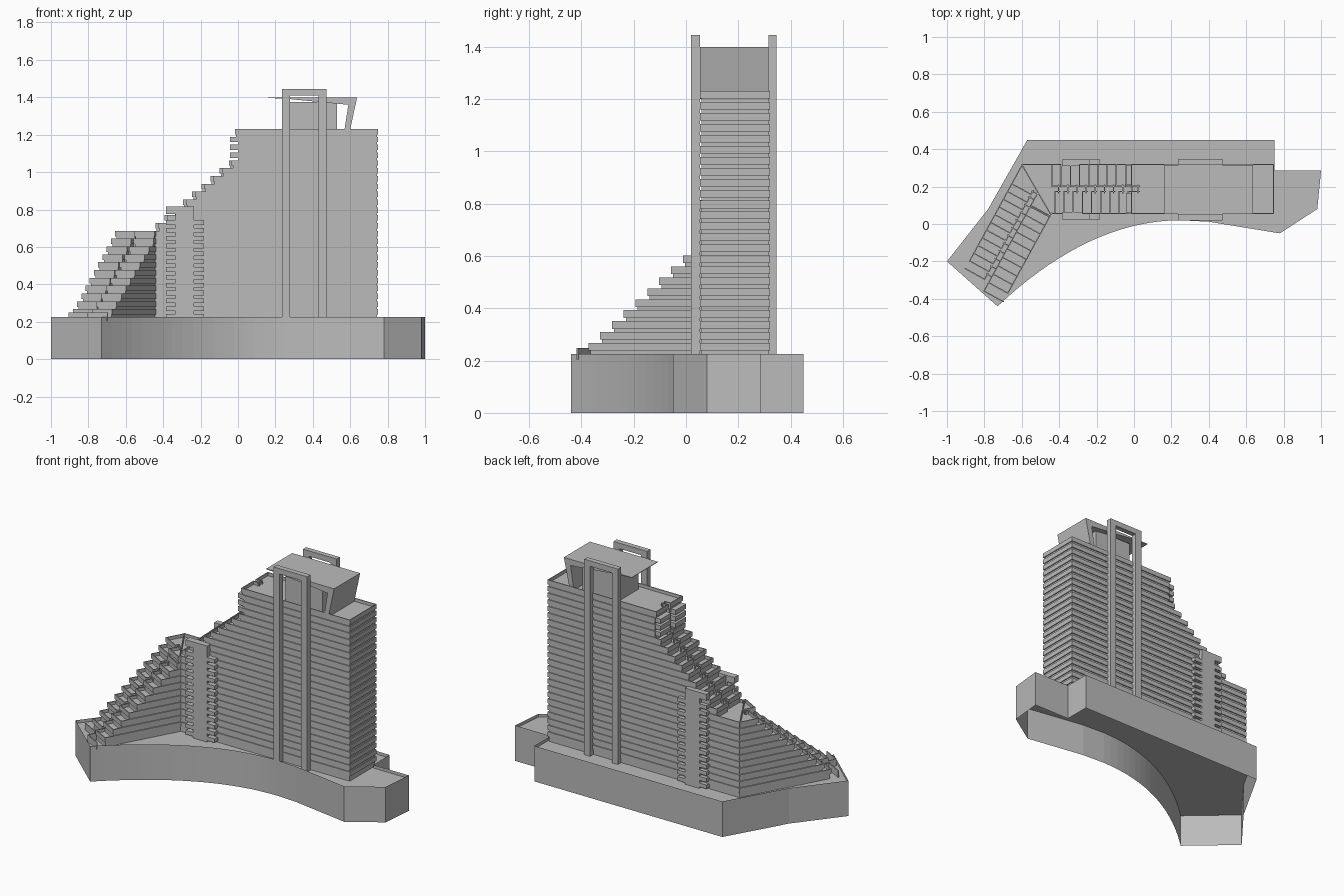
import bpy, bmesh
from mathutils import Vector

cube = bpy.data.objects.get("Cube")
if cube:
    bpy.data.objects.remove(cube, do_unlink=True)

grey = bpy.data.materials.new("concrete_grey")
grey.use_nodes = True
COLOUR = (0.5, 0.5, 0.5, 1)
grey.diffuse_color = COLOUR
grey.node_tree.nodes["Principled BSDF"].inputs["Base Color"].default_value = COLOUR

DECK, FLOOR, LIP, RAIL = 0.205, 0.0419, 0.006, 0.02
FRONT, BACK, EAST = 0.06, 0.315, 0.742


def level(k):
    return DECK + FLOOR * k


def prism(bm, pts, z0, z1, caps=True):
    """Extrude a counter-clockwise outline between two heights."""
    low = [bm.verts.new((p[0], p[1], z0)) for p in pts]
    high = [bm.verts.new((p[0], p[1], z1)) for p in pts]
    for i in range(len(pts)):
        j = (i + 1) % len(pts)
        bm.faces.new((low[i], low[j], high[j], high[i]))
    if caps:
        bm.faces.new(high)
        bm.faces.new(low[::-1])


def box(bm, x0, x1, y0, y1, z0, z1):
    prism(bm, [(x0, y0), (x1, y0), (x1, y1), (x0, y1)], z0, z1)


def rim(bm, pts, z0, z1, skip=()):
    """Thin parapet strip along the outside of every outline edge."""
    for i in range(len(pts)):
        if i in skip:
            continue
        a, b = Vector(pts[i]), Vector(pts[(i + 1) % len(pts)])
        along = (b - a).normalized() * LIP
        out = Vector((along.y, -along.x))
        a, b = a - along, b + along
        prism(bm, [a, a + out, b + out, b], z0, z1)


def storey(bm, pts, k, skip=()):
    prism(bm, pts, level(k - 1), level(k))
    rim(bm, pts, level(k) - 0.009, level(k) + RAIL, skip)


def finish(bm, name):
    mesh = bpy.data.meshes.new(name)
    bm.to_mesh(mesh)
    bm.free()
    mesh.materials.append(grey)
    obj = bpy.data.objects.new(name, mesh)
    bpy.context.collection.objects.link(obj)
    return obj


# Podium: open-bottomed wall with a curved front and a sunken deck
curve = []
for i in range(19):
    x = -0.73 + 0.98 * i / 18
    curve.append((x, 0.02 - 0.479 * (0.25 - x) ** 2))
podium = curve + [(0.4, 0.012), (0.78, -0.05), (0.98, 0.08), (1, 0.285),
                  (0.75, 0.285), (0.75, 0.45), (-0.57, 0.45), (-0.78, 0.08), (-1, -0.2)]
bm = bmesh.new()
prism(bm, podium, 0, DECK + RAIL, caps=False)
finish(bm, "podium_wall")
bm = bmesh.new()
bm.faces.new([bm.verts.new((x, y, DECK)) for x, y in podium])
finish(bm, "podium_deck")

# Main tower: mitred lower storeys, then storeys stepping back to the east
bm = bmesh.new()
for k in range(1, 25):
    if k <= 11:
        pts = [(-0.447, FRONT), (EAST, FRONT), (EAST, BACK), (-0.595, BACK)]
        storey(bm, pts, k, skip=(3,) if k < 11 else ())
        continue
    west = -0.043 - 0.049 * (20 - k) if k <= 20 else 0
    if k == 24:
        west = -0.01
    stagger = 0.015 if k <= 20 else 0
    notch = west + 0.035
    storey(bm, [(west + stagger, FRONT), (EAST, FRONT), (EAST, BACK), (west, BACK),
                (west, 0.205), (notch, 0.205), (notch, 0.17), (west + stagger, 0.17)], k)
finish(bm, "tower")

# Small balconies under the top storey
bm = bmesh.new()
for k in (21, 22, 23):
    for y0, y1 in ((FRONT, 0.165), (0.21, BACK)):
        box(bm, -0.043, 0.01, y0, y1, level(k) - 0.009, level(k) + RAIL)
finish(bm, "top_balconies")

# Angled wing: two staggered flights of terraces either side of a slot
CORNER = Vector((-0.595, BACK))
ALONG = Vector((-0.48, -0.877)).normalized()
ACROSS = Vector((-ALONG.y, ALONG.x))


def wing_outline(k):
    outer = 0.63 - 0.047 * k
    inner = max(0.198 + 0.0515 * (9.5 - k), 0.165)
    slot = max(outer - 0.03, 0.095)
    local = [(0, 0), (outer, 0), (outer, 0.112), (slot, 0.112),
             (slot, 0.145), (inner, 0.145), (inner, 0.256), (0.152, 0.256)]
    return [CORNER + ALONG * t + ACROSS * n for t, n in local]


bm = bmesh.new()
for k in range(1, 12):
    storey(bm, wing_outline(k), k, skip=(7,))
rim(bm, wing_outline(0), DECK, 0.248, skip=(0, 6, 7))
finish(bm, "wing")

# Service bays with balcony stacks, and tall portal frames, on both long sides
for side, y0, y1 in (("front", 0.025, 0.065), ("back", 0.31, 0.345)):
    bm = bmesh.new()
    box(bm, -0.335, -0.235, y0, y1, DECK, 0.815)
    box(bm, -0.385, -0.335, y0, y1, 0.775, 0.815)
    finish(bm, side + "_bay")
    bm = bmesh.new()
    for k in range(13):
        for x0, x1 in ((-0.385, -0.335), (-0.235, -0.182)):
            box(bm, x0, x1, y0, y1, level(k) + 0.01, level(k) + 0.035)
    finish(bm, side + "_bay_balconies")
    bm = bmesh.new()
    f0, f1 = (0.02, 0.053) if side == "front" else (0.315, 0.347)
    for x0, x1 in ((0.235, 0.278), (0.43, 0.472)):
        box(bm, x0, x1, f0, f1, DECK, 1.41)
    box(bm, 0.235, 0.472, f0, f1, 1.41, 1.445)
    finish(bm, side + "_portal_frame")

# Penthouse: canopy folding down into a leaning east wall, around a core
profile = [(0.16, 1.397), (0.28, 1.39), (0.59, 1.36), (0.565, 1.2),
           (0.594, 1.2), (0.637, 1.4), (0.16, 1.4)]
bm = bmesh.new()
near = [bm.verts.new((x, 0.054, z)) for x, z in profile]
far = [bm.verts.new((x, 0.315, z)) for x, z in profile]
bm.faces.new(near)
bm.faces.new(far[::-1])
for i in range(len(profile)):
    j = (i + 1) % len(profile)
    bm.faces.new((near[j], near[i], far[i], far[j]))
bmesh.ops.recalc_face_normals(bm, faces=bm.faces)
finish(bm, "penthouse_canopy")
bm = bmesh.new()
box(bm, 0.27, 0.53, 0.09, 0.28, 1.2, 1.375)
finish(bm, "penthouse_core")
